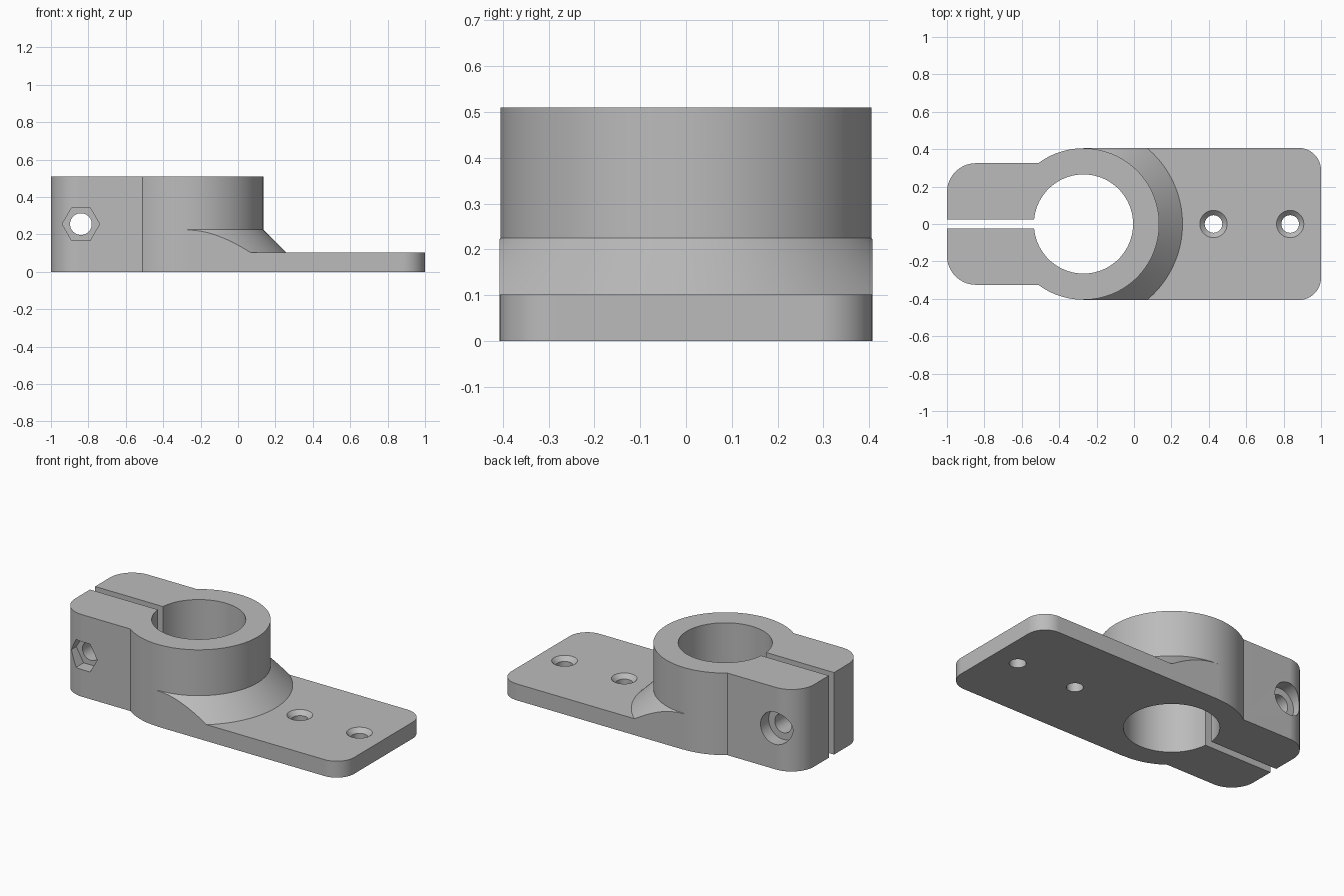
import bpy, bmesh, math
from mathutils import Matrix

if "Cube" in bpy.data.objects:
    bpy.data.objects.remove(bpy.data.objects["Cube"], do_unlink=True)

HEIGHT, PLATE_H, CONE_H = 0.51, 0.102, 0.225
RING_X, RING_R, BORE_R = -0.27, 0.405, 0.265
PLATE_Y, LUG_Y, SCREW_X = 0.407, 0.325, -0.84

grey = bpy.data.materials.new("plain_grey")
grey.use_nodes = True
grey.diffuse_color = (0.5, 0.5, 0.5, 1)
grey.node_tree.nodes["Principled BSDF"].inputs["Base Color"].default_value = grey.diffuse_color


def finish(name, bm):
    bmesh.ops.recalc_face_normals(bm, faces=bm.faces)
    mesh = bpy.data.meshes.new(name)
    bm.to_mesh(mesh)
    bm.free()
    mesh.materials.append(grey)
    obj = bpy.data.objects.new(name, mesh)
    bpy.context.collection.objects.link(obj)
    return obj


def cone(name, r1, r2, z1, z2, x, sides=128):
    """Upright cylinder or cone between two heights."""
    bm = bmesh.new()
    bmesh.ops.create_cone(bm, cap_ends=True, segments=sides, radius1=r1, radius2=r2, depth=z2 - z1,
                          matrix=Matrix.Translation((x, 0, (z1 + z2) / 2)))
    return finish(name, bm)


def cross_hole(name, radius, y1, y2, sides=64, turn=0):
    """Cylinder or prism lying along y through the lugs."""
    bm = bmesh.new()
    place = Matrix.Translation((SCREW_X, (y1 + y2) / 2, HEIGHT / 2))
    place = place @ Matrix.Rotation(math.pi / 2, 4, "X") @ Matrix.Rotation(turn, 4, "Z")
    bmesh.ops.create_cone(bm, cap_ends=True, segments=sides, radius1=radius, radius2=radius,
                          depth=y2 - y1, matrix=place)
    return finish(name, bm)


def slab(name, x_in, x_out, half_y, z1, z2, radius=0, steps=16):
    """Block whose two corners at x_out are rounded."""
    side = 1 if x_out > x_in else -1
    outline = [(x_in, -half_y)]
    for sy in (-1, 1):
        for i in range(steps + 1 if radius else 1):
            a = math.pi / 2 * (i / steps if sy > 0 else i / steps - 1)
            if radius:
                outline.append((x_out - side * radius * (1 - math.cos(a)),
                                sy * (half_y - radius) + radius * math.sin(a)))
            else:
                outline.append((x_out, sy * half_y))
    outline.append((x_in, half_y))
    bm = bmesh.new()
    base = bm.faces.new([bm.verts.new((x, y, z1)) for x, y in outline])
    top = bmesh.ops.extrude_face_region(bm, geom=[base])["geom"]
    bmesh.ops.translate(bm, vec=(0, 0, z2 - z1),
                        verts=[v for v in top if isinstance(v, bmesh.types.BMVert)])
    return finish(name, bm)


def combine(target, tool, operation):
    """Apply a boolean and discard the tool."""
    tool.hide_render = True
    mod = target.modifiers.new(operation.lower(), "BOOLEAN")
    mod.operation, mod.solver, mod.object = operation, "EXACT", tool
    bpy.context.view_layer.objects.active = target
    bpy.ops.object.modifier_apply(modifier=mod.name)
    bpy.data.objects.remove(tool, do_unlink=True)


# Clamp ring with the split lugs and the mounting plate
body = cone("clamp_bracket", RING_R, RING_R, 0, HEIGHT, RING_X)
combine(body, slab("lugs", RING_X, -1, LUG_Y, 0, HEIGHT, 0.155), "UNION")
combine(body, slab("mounting_plate", RING_X, 1, PLATE_Y, 0, PLATE_H, 0.12), "UNION")

# Sloped collar, trimmed flush with the plate sides; it sinks into the plate
sink = 0.04
collar = cone("collar", 0.53 + sink, RING_R, PLATE_H - sink, CONE_H, RING_X)
combine(collar, slab("collar_trim", RING_X, 0.6, PLATE_Y, PLATE_H - sink / 2, 1), "INTERSECT")
combine(body, collar, "UNION")

# Shaft bore and clamping slot
combine(body, cone("shaft_bore", BORE_R, BORE_R, -0.1, 0.7, RING_X), "DIFFERENCE")
combine(body, slab("slot", RING_X, -1.1, 0.025, -0.1, 0.7), "DIFFERENCE")

# Clamp screw hole, hexagonal nut pocket in front, round head recess behind
combine(body, cross_hole("screw_hole", 0.058, -0.5, 0.5), "DIFFERENCE")
combine(body, cross_hole("nut_pocket", 0.1, -0.5, -LUG_Y + 0.08, 6, math.pi / 6 * 3), "DIFFERENCE")
combine(body, cross_hole("head_recess", 0.1, LUG_Y - 0.08, 0.5), "DIFFERENCE")

# Countersunk mounting holes
for x in (0.425, 0.835):
    combine(body, cone("mount_hole", 0.047, 0.047, -0.1, 0.3, x, 48), "DIFFERENCE")
    combine(body, cone("countersink", 0.047, 0.099, PLATE_H - 0.026, PLATE_H + 0.026, x, 48), "DIFFERENCE")

# Smooth curves with crisp edges
bpy.ops.object.select_all(action="DESELECT")
body.select_set(True)
bpy.context.view_layer.objects.active = body
bpy.ops.object.shade_smooth_by_angle(angle=math.radians(25))
weighted = body.modifiers.new("even_shading", "WEIGHTED_NORMAL")
weighted.keep_sharp = True
